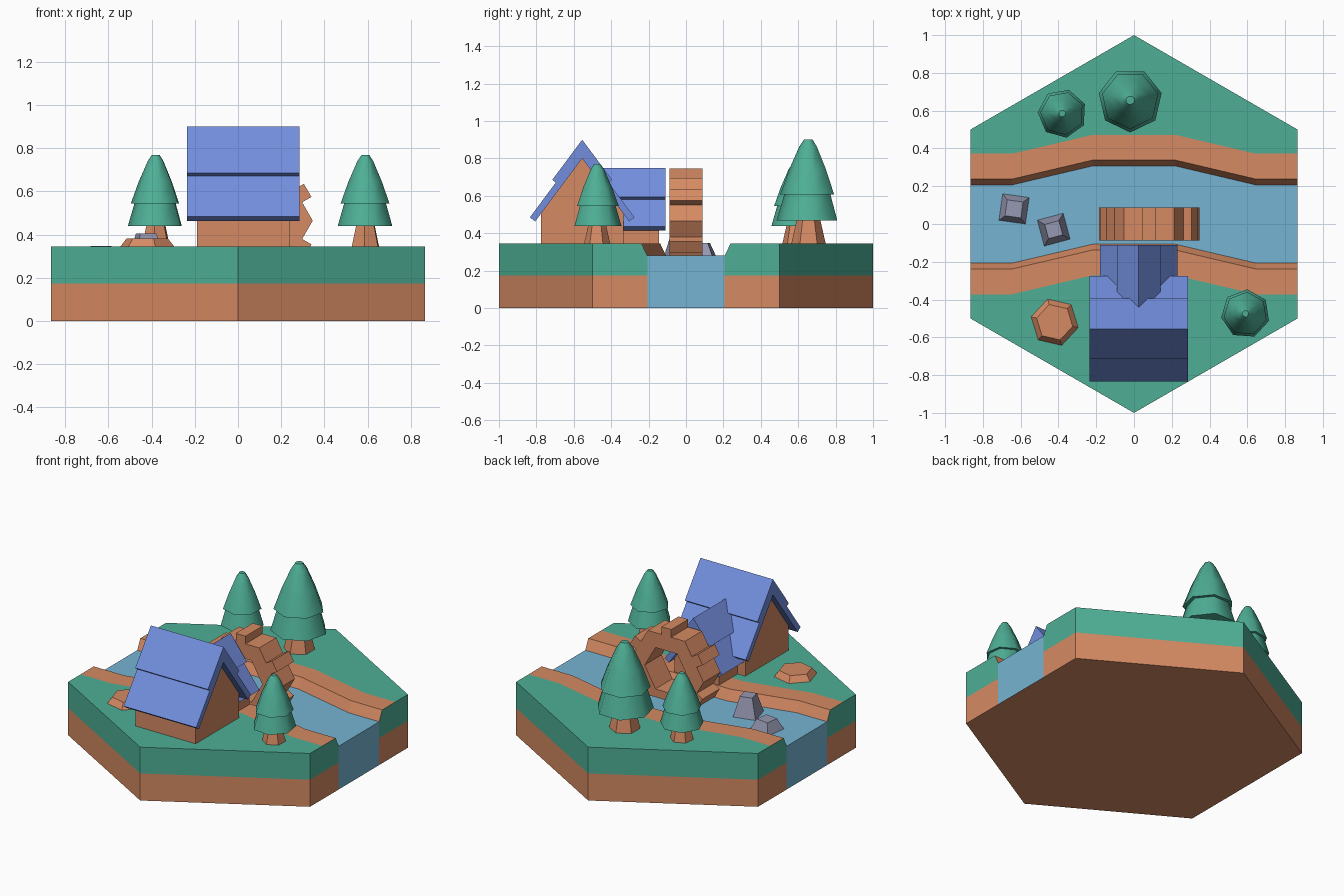
import bpy, bmesh
from math import sin, cos, pi, radians, sqrt

if "Cube" in bpy.data.objects:
    bpy.data.objects.remove(bpy.data.objects["Cube"])


def material(name, rgb):
    m = bpy.data.materials.new(name)
    m.use_nodes = True
    m.diffuse_color = (*rgb, 1)
    m.node_tree.nodes["Principled BSDF"].inputs["Base Color"].default_value = (*rgb, 1)
    return m


GRASS = material("green", (0.077, 0.43, 0.305))
CLAY = material("clay_brown", (0.665, 0.254, 0.125))
ROOF = material("roof_blue", (0.17, 0.27, 0.73))
WATER = material("water_blue", (0.181, 0.456, 0.645))
STONE = material("stone_grey", (0.305, 0.314, 0.445))

GROUND, WATER_Z, LAYER_Z = 0.345, 0.28, 0.175


def finish(bm, name, mats, smooth=None):
    bmesh.ops.recalc_face_normals(bm, faces=bm.faces)
    mesh = bpy.data.meshes.new(name)
    bm.to_mesh(mesh)
    bm.free()
    for m in mats:
        mesh.materials.append(m)
    ob = bpy.data.objects.new(name, mesh)
    bpy.context.collection.objects.link(ob)
    if smooth:
        bpy.ops.object.select_all(action='DESELECT')
        ob.select_set(True)
        bpy.context.view_layer.objects.active = ob
        bpy.ops.object.shade_smooth_by_angle(angle=radians(smooth))
    return ob


def bridge(bm, a, b, mat=0):
    n = len(a)
    for i in range(n):
        j = (i + 1) % n
        bm.faces.new((a[i], a[j], b[j], b[i])).material_index = mat


def ring(bm, pts):
    return [bm.verts.new(p) for p in pts]


def extrude(name, profile, place, start, end, mat):
    """Closed 2D profile swept from start to end; place maps (u, v, w) to space."""
    bm = bmesh.new()
    a = ring(bm, [place(u, v, start) for u, v in profile])
    b = ring(bm, [place(u, v, end) for u, v in profile])
    bridge(bm, a, b)
    bm.faces.new(a)
    bm.faces.new(b)
    return finish(bm, name, [mat])


def lathe(name, profile, sides, x, y, z, turn, mat, smooth=None):
    """Stack of polygon rings from (radius, height) pairs, capped at both ends."""
    bm = bmesh.new()
    rows = [ring(bm, [(x + r * cos(turn + 2 * pi * i / sides),
                       y + r * sin(turn + 2 * pi * i / sides), z + h)
                      for i in range(sides)]) for r, h in profile]
    for a, b in zip(rows, rows[1:]):
        bridge(bm, a, b)
    bm.faces.new(rows[0])
    bm.faces.new(rows[-1])
    return finish(bm, name, [mat], smooth)


# Hexagonal land split by a bending river
BEND = [(-0.866, 0), (-0.645, 0), (-0.22, 0.1), (0.22, 0.1), (0.645, 0), (0.866, 0)]
SHORE, BANK, EARTH = 0.207, 0.238, 0.372


def river_line(offset):
    return [(x, y + offset) for x, y in BEND]


def land(name, side):
    bm = bmesh.new()
    rim = [(0.866, side * 0.5), (0, side), (-0.866, side * 0.5)]

    def row(dist, z):
        return ring(bm, [(x, y, z) for x, y in river_line(side * dist) + rim])

    rows = [row(SHORE, 0), row(SHORE, LAYER_Z), row(SHORE, WATER_Z), row(BANK, GROUND)]
    for k, (a, b) in enumerate(zip(rows, rows[1:])):
        bridge(bm, a, b, 1 if k == 0 else 0)
    n = len(BEND)
    bank, rim_top = rows[-1][:n], rows[-1][n:]
    # river-facing slope is bare earth
    for f in bm.faces:
        if all(v in rows[2][:n] + bank for v in f.verts):
            f.material_index = 1
    bm.faces.new(rows[0]).material_index = 1
    # earth path along the bank, then grass
    edge = ring(bm, [(x, y, GROUND) for x, y in river_line(side * EARTH)])
    for i in range(n - 1):
        bm.faces.new((bank[i], bank[i + 1], edge[i + 1], edge[i])).material_index = 1
    bm.faces.new(edge + rim_top)
    return finish(bm, name, [GRASS, CLAY])


land("front_land", -1)
land("back_land", 1)

river = extrude("river", river_line(-SHORE) + river_line(SHORE)[::-1],
                lambda u, v, w: (u, v, w), 0, WATER_Z, WATER)
river.data.materials.append(CLAY)
for f in river.data.polygons:
    f.material_index = 1 if f.normal.z < -0.5 else 0

# Cottage and its wing: gabled walls under two-layer roofs
PITCH = 1.34
HX, HY = 0.025, -0.555


def along_x(u, v, w):
    return (w, HY + u, v)


def along_y(u, v, w):
    return (HX + u, w, v)


def gable(name, half, apex, place, start, end):
    eave = apex - half * PITCH
    extrude(name, [(-half, GROUND), (half, GROUND), (half, eave), (0, apex), (-half, eave)],
            place, start, end, CLAY)


def chevron(name, half, top, place, start, end):
    depth = 0.06
    t = depth / (1 + PITCH ** 2)
    low = top - half * PITCH
    extrude(name, [(0, top), (half, low), (half - t * PITCH, low - t), (0, top - depth),
                   (t * PITCH - half, low - t), (-half, low)], place, start, end, ROOF)


gable("cottage_walls", 0.22, 0.81, along_x, -0.19, 0.24)
chevron("cottage_lower_roof", 0.28, 0.86, along_x, -0.235, 0.285)
chevron("cottage_upper_roof", 0.16, 0.9, along_x, -0.235, 0.285)
gable("wing_walls", 0.16, 0.66, along_y, -0.5, -0.145)
chevron("wing_lower_roof", 0.205, 0.71, along_y, -0.44, -0.11)
chevron("wing_upper_roof", 0.116, 0.75, along_y, -0.44, -0.11)

# Water wheel: hexagonal ring with a paddle block on each flat
WX, WZ, WHALF = 0.08, 0.465, 0.087
bm = bmesh.new()


def wheel_ring(radius, y):
    return ring(bm, [(WX + radius * cos(i * pi / 3), y, WZ + radius * sin(i * pi / 3))
                     for i in range(6)])


loops = [wheel_ring(0.266, -WHALF), wheel_ring(0.266, WHALF),
         wheel_ring(0.155, WHALF), wheel_ring(0.155, -WHALF)]
for i in range(4):
    bridge(bm, loops[i], loops[(i + 1) % 4])
finish(bm, "wheel_ring", [CLAY])
for k in range(6):
    a = pi / 6 + k * pi / 3
    block = [(r * cos(a) - t * sin(a), r * sin(a) + t * cos(a))
             for r, t in ((0.21, -0.035), (0.28, -0.035), (0.28, 0.035), (0.21, 0.035))]
    extrude(f"wheel_paddle_{k + 1}", block, lambda u, v, w: (WX + u, w, WZ + v),
            -WHALF, WHALF, CLAY)

# Trees
TRUNK = [(0.07, 0), (0.045, 0.11)]
SKIRT = [(0.13, 0.095), (0.095, 0.215)]
CROWN = [(0.116, 0.2), (0.08, 0.3), (0.038, 0.395), (0.018, 0.425)]
for label, x, y, s, turn in (("front_left", 0.59, -0.475, 1.0, 1.5),
                             ("back_right", -0.38, 0.585, 1.0, 0.4),
                             ("back", -0.02, 0.655, 1.31, -pi / 2)):
    for part, prof, n, mat in (("trunk", TRUNK, 6, CLAY), ("skirt", SKIRT, 7, GRASS),
                               ("crown", CROWN, 7, GRASS)):
        lathe(f"{label}_tree_{part}", [(r * s, h * s) for r, h in prof], n,
              x, y, GROUND, turn, mat, None if part == "trunk" else 55)

# River rocks and earth mound
lathe("low_rock", [(0.105, -0.02), (0.1, 0), (0.06, 0.068)], 4,
      -0.635, 0.08, WATER_Z, radians(37), STONE)
lathe("tall_rock", [(0.105, -0.02), (0.1, 0), (0.055, 0.125)], 4,
      -0.425, -0.03, WATER_Z, radians(60), STONE)
lathe("earth_mound", [(0.128, 0), (0.098, 0.038)], 6,
      -0.42, -0.52, GROUND, radians(47), CLAY)
